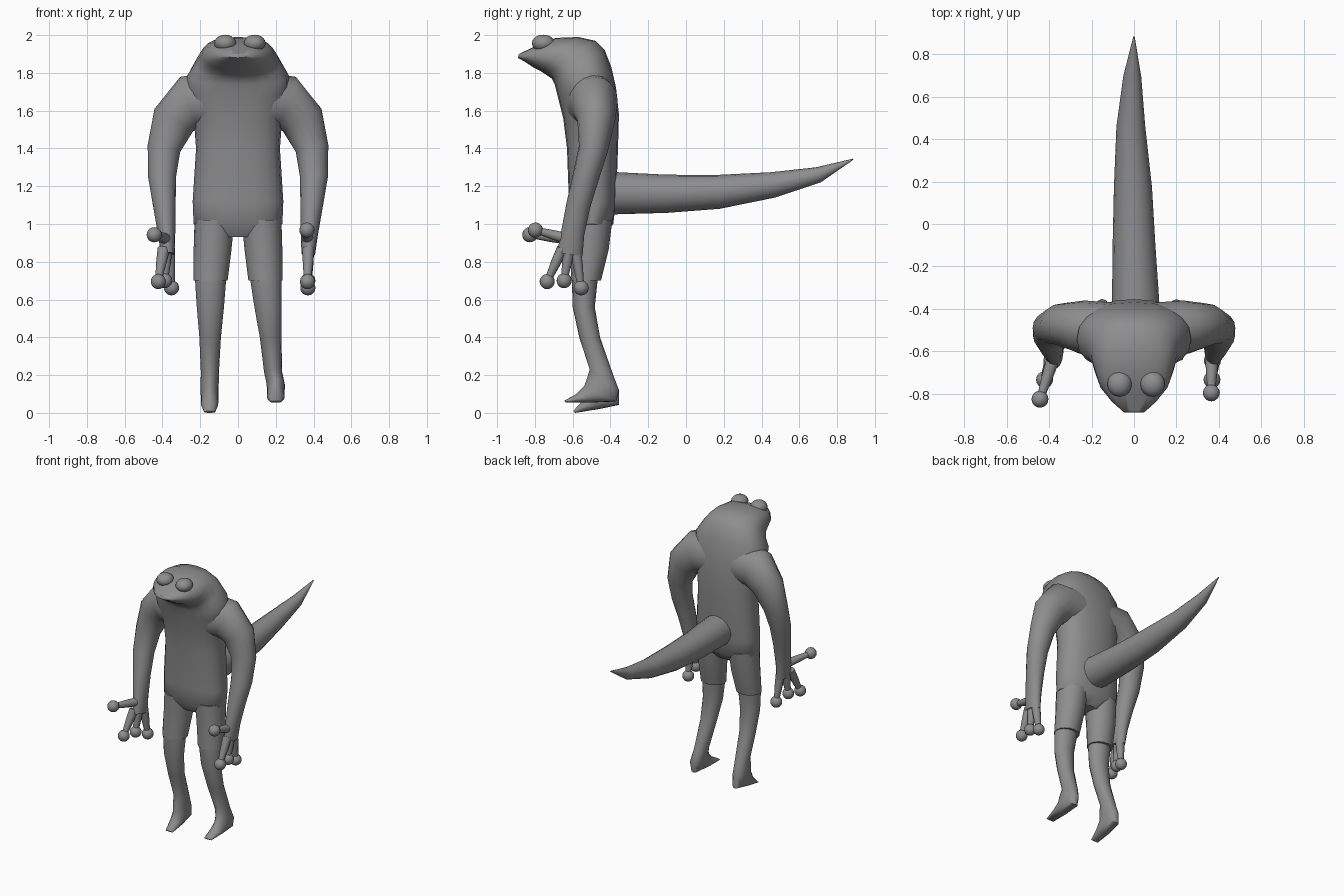
import bpy, bmesh, math
from mathutils import Vector

cube = bpy.data.objects.get("Cube")
if cube:
    bpy.data.objects.remove(cube, do_unlink=True)

grey = bpy.data.materials.new("Plain grey")
grey.use_nodes = True
COLOUR = (0.27, 0.27, 0.27, 1)
grey.diffuse_color = COLOUR
grey.node_tree.nodes["Principled BSDF"].inputs["Base Color"].default_value = COLOUR


def finish(name, bm):
    bmesh.ops.recalc_face_normals(bm, faces=bm.faces)
    mesh = bpy.data.meshes.new(name)
    bm.to_mesh(mesh)
    bm.free()
    mesh.shade_smooth()
    mesh.set_sharp_from_angle(angle=math.radians(50))
    mesh.materials.append(grey)
    obj = bpy.data.objects.new(name, mesh)
    bpy.context.collection.objects.link(obj)
    return obj


def loft(name, rings, sides=16, power=1.0):
    """Skin over rings given as (centre, half axis, half axis)."""
    def curve(v):
        return math.copysign(abs(v) ** power, v)
    bm = bmesh.new()
    loops = []
    for centre, u, v in rings:
        angles = [2 * math.pi * i / sides for i in range(sides)]
        loops.append([bm.verts.new(centre + u * curve(math.cos(a)) + v * curve(math.sin(a)))
                      for a in angles])
    for low, high in zip(loops, loops[1:]):
        for i in range(sides):
            j = (i + 1) % sides
            bm.faces.new((low[i], low[j], high[j], high[i]))
    bm.faces.new(loops[0])
    bm.faces.new(loops[-1])
    return finish(name, bm)


def slice_ring(x, width, front, back):
    """Ring spanning a front and a back point of the side profile."""
    f, b = Vector((x, *front)), Vector((x, *back))
    return (f + b) / 2, Vector((width, 0, 0)), (b - f) / 2


def tube(name, points, radii, sides=12):
    """Round limb; each radius is (across, front to back)."""
    pts = [Vector(p) for p in points]
    rings = []
    for i, p in enumerate(pts):
        t = (pts[min(i + 1, len(pts) - 1)] - pts[max(i - 1, 0)]).normalized()
        axis = Vector((0, 1, 0)) if abs(t.y) < 0.8 else Vector((0, 0, 1))
        v = (axis - t * axis.dot(t)).normalized()
        rings.append((p, t.cross(v) * radii[i][0], v * radii[i][1]))
    return loft(name, rings, sides)


def ball(name, centre, size):
    bm = bmesh.new()
    bmesh.ops.create_uvsphere(bm, u_segments=16, v_segments=10, radius=1)
    for v in bm.verts:
        v.co = Vector(a * b for a, b in zip(v.co, size)) + Vector(centre)
    return finish(name, bm)


# Torso bending forward into the head: width, front point, back point
body = [
    (0.13, (-0.57, 0.93), (-0.44, 0.93)),
    (0.235, (-0.615, 1.0), (-0.385, 1.0)),
    (0.24, (-0.62, 1.12), (-0.37, 1.12)),
    (0.222, (-0.63, 1.4), (-0.36, 1.4)),
    (0.235, (-0.65, 1.56), (-0.355, 1.58)),
    (0.27, (-0.68, 1.68), (-0.37, 1.72)),
    (0.27, (-0.695, 1.74), (-0.395, 1.83)),
    (0.23, (-0.71, 1.77), (-0.43, 1.92)),
    (0.205, (-0.74, 1.79), (-0.48, 1.97)),
    (0.19, (-0.77, 1.81), (-0.57, 1.99)),
    (0.165, (-0.81, 1.83), (-0.69, 1.985)),
    (0.11, (-0.855, 1.86), (-0.80, 1.94)),
    (0.05, (-0.89, 1.88), (-0.885, 1.9)),
]
loft("torso_and_head", [slice_ring(0, *r) for r in body], 20, 0.85)

# Bulging eyes
for side, x in (("left", 0.088), ("right", -0.068)):
    ball(side + "_eye", (x, -0.755, 1.957), (0.058, 0.061, 0.045))

# Tail
tail = [(0.008, -0.38, 1.163, 0.112), (0, -0.1, 1.16, 0.101), (-0.005, 0.17, 1.17, 0.09),
        (-0.015, 0.46, 1.207, 0.068), (-0.008, 0.7, 1.26, 0.042), (0, 0.885, 1.343, 0.003)]
tube("tail", [t[:3] for t in tail], [(t[3], t[3]) for t in tail], 16)

# Legs: drift of the foot sideways, and shift of the toe
thigh = [(0.105, (-0.61, 1.02), (-0.39, 1.02)), (0.1, (-0.605, 0.86), (-0.41, 0.86)),
         (0.09, (-0.61, 0.7), (-0.45, 0.7))]
shin = [
    (0.084, (-0.605, 0.73), (-0.465, 0.73)),
    (0.072, (-0.6, 0.56), (-0.483, 0.56)),
    (0.057, (-0.565, 0.4), (-0.455, 0.4)),
    (0.048, (-0.51, 0.23), (-0.385, 0.2)),
    (0.048, (-0.525, 0.18), (-0.355, 0.12)),
    (0.047, (-0.54, 0.14), (-0.37, 0.06)),
    (0.045, (-0.58, 0.1), (-0.5, 0.055)),
    (0.03, (-0.645, 0.064), (-0.635, 0.054)),
]
for side, s, drift, toe_y, toe_z in (("left", 1, 0.055, 0, 0), ("right", -1, 0.005, 0.048, -0.054)):
    loft(side + "_thigh", [slice_ring(s * (0.125 + 0.01 * i), *r) for i, r in enumerate(thigh)])
    rings = []
    for i, (width, front, back) in enumerate(shin):
        k = max(0, i - 4) / 3
        shift = Vector((toe_y * k, toe_z * k))
        x = s * (0.145 + drift * min(i / 4, 1))
        rings.append(slice_ring(x, width, Vector(front) + shift, Vector(back) + shift))
    loft(side + "_shin_and_foot", rings)

# Arms, each ending in a flat palm
arm = [(0.1, -0.51, 1.65), (0.25, -0.485, 1.645), (0.34, -0.475, 1.55), (0.392, -0.49, 1.4),
       (0.402, -0.53, 1.25), (0.39, -0.57, 1.1), (0.378, -0.6, 0.95), (0.372, -0.615, 0.84)]
girth = [(0.16, 0.14), (0.145, 0.125), (0.118, 0.1), (0.088, 0.078),
         (0.074, 0.07), (0.06, 0.064), (0.046, 0.062), (0.036, 0.068)]

# Digits as (root, tip) on the left; the right hand turns outward by "splay"
digits = {
    "thumb": ((0.368, -0.62, 0.92), (0.365, -0.797, 0.968)),
    "front_finger": ((0.372, -0.655, 0.87), (0.368, -0.735, 0.695)),
    "middle_finger": ((0.372, -0.62, 0.86), (0.37, -0.645, 0.7)),
    "back_finger": ((0.372, -0.585, 0.87), (0.37, -0.555, 0.662)),
}
for side, s, splay in (("left", 1, 0), ("right", -1, 0.4)):
    tube(side + "_arm", [(s * x, y, z) for x, y, z in arm], girth, 16)
    for name, ends in digits.items():
        root, tip = (Vector((s * (x - splay * (y + 0.6)), y, z)) for x, y, z in ends)
        if splay and name == "thumb":
            tip += Vector((0, -0.03, -0.025))
        tube(f"{side}_{name}", [root, root.lerp(tip, 0.45), tip],
             [(0.032, 0.03), (0.027, 0.027), (0.017, 0.017)], 10)
        ball(f"{side}_{name}_pad", tip, (0.04, 0.04, 0.04))
